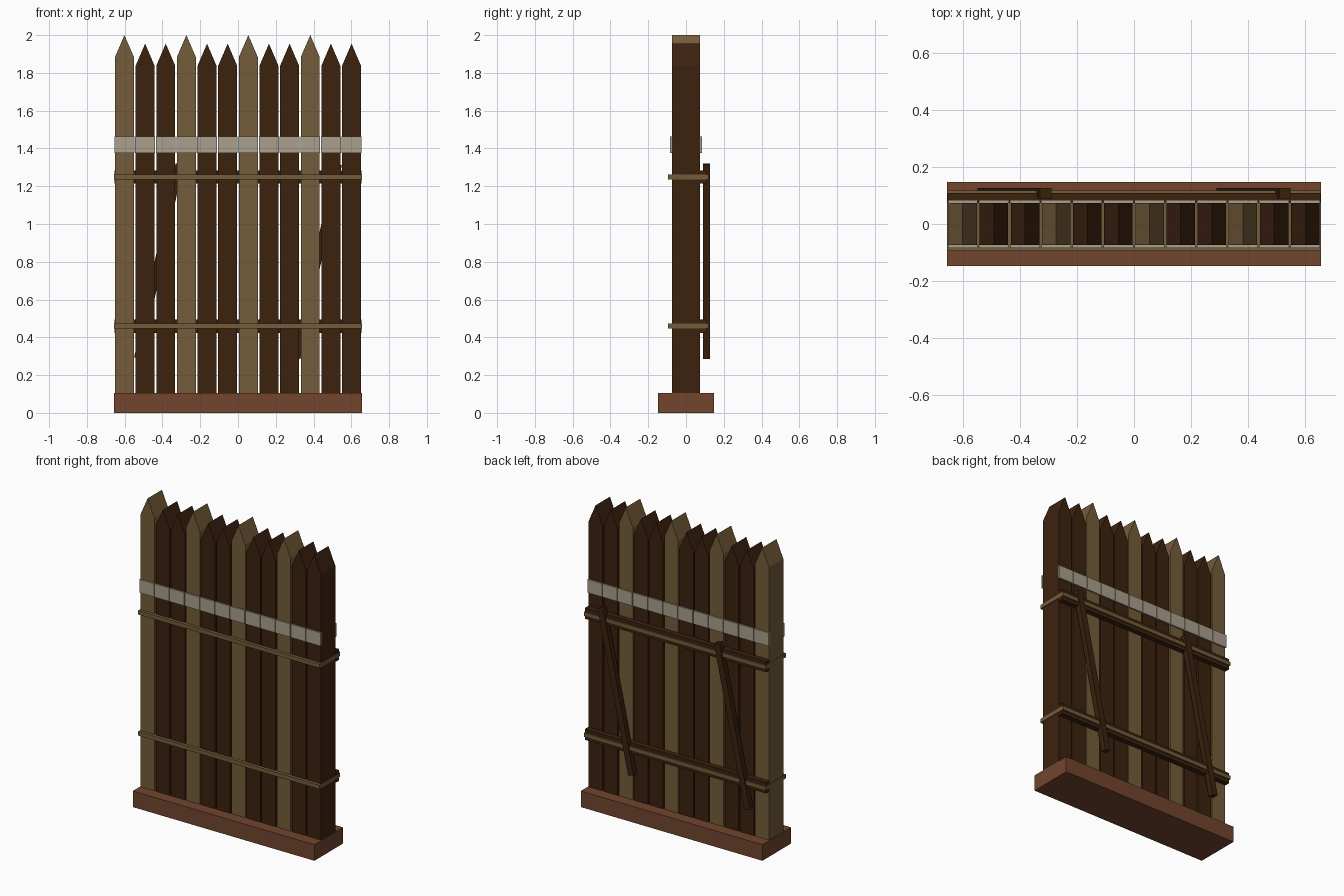
import bpy, math
from mathutils import Matrix

if "Cube" in bpy.data.objects:
    bpy.data.objects.remove(bpy.data.objects["Cube"])


def material(name, rgb):
    """Flat colour given as sRGB bytes, stored as linear."""
    m = bpy.data.materials.new(name)
    lin = [((c / 255 + 0.055) / 1.055) ** 2.4 for c in rgb]
    m.diffuse_color = (*lin, 1)
    m.use_nodes = True
    m.node_tree.nodes["Principled BSDF"].inputs["Base Color"].default_value = m.diffuse_color
    return m


DARK = material("dark wood", (60, 34, 15))
TAN = material("tan wood", (117, 92, 58))
ROPE = material("rope", (117, 92, 58))
PALE = material("pale paint", (170, 160, 140))
BRICK = material("red brown base", (114, 69, 45))


def prism(name, profile, y0, y1, mat):
    """Extrude an (x, z) outline from y0 to y1."""
    n = len(profile)
    verts = [(x, y, z) for y in (y0, y1) for x, z in profile]
    faces = [tuple(range(n)), tuple(range(2 * n - 1, n - 1, -1))]
    faces += [(i, i + n, (i + 1) % n + n, (i + 1) % n) for i in range(n)]
    me = bpy.data.meshes.new(name)
    me.from_pydata(verts, [], faces)
    me.materials.append(mat)
    ob = bpy.data.objects.new(name, me)
    bpy.context.collection.objects.link(ob)
    return ob


def box(name, x0, x1, y0, y1, z0, z1, mat):
    return prism(name, [(x0, z0), (x1, z0), (x1, z1), (x0, z1)], y0, y1, mat)


COUNT, PITCH, HALF = 12, 0.1093, 0.05
END = 0.6555     # half width of the whole panel
DEPTH = 0.074    # half depth of a plank
BASE_TOP = 0.105

# Base
box("base", -END, END, -0.148, 0.148, 0, BASE_TOP, BRICK)

# Pointed planks, every third one taller and lighter, with painted stripes
for i in range(COUNT):
    x = (i - (COUNT - 1) / 2) * PITCH
    tall = i % 3 == 0
    shoulder, tip = (1.884, 2.0) if tall else (1.838, 1.955)
    prism("plank", [(x - HALF, BASE_TOP), (x + HALF, BASE_TOP), (x + HALF, shoulder),
                    (x, tip), (x - HALF, shoulder)],
          -DEPTH, DEPTH, TAN if tall else DARK)
    for side in (-1, 1):
        a, b = sorted((side * DEPTH, side * (DEPTH + 0.0095)))
        box("painted_stripe", x - 0.0525, x + 0.0525, a, b, 1.375, 1.462, PALE)

# Rear rails, each lashed with rope around every plank
for z in (0.459, 1.249):
    box("rail", -END + 0.001, END - 0.001, DEPTH, 0.108, z - 0.035, z + 0.035, DARK)
    r = 0.013
    box("rope_front", -END, END, -0.094, -DEPTH, z - r, z + r, ROPE)
    box("rope_back", -END, END, 0.108, 0.118, z - r, z + r, ROPE)
    for i in range(COUNT + 1):
        x = (i - COUNT / 2) * PITCH
        x0, x1 = max(x - 0.0046, -END), min(x + 0.0046, END)
        box("rope_tie", x0, x1, -DEPTH, 0.108, z - r, z + r, ROPE)

# Slanted rear braces
for x in (-0.42, 0.42):
    brace = box("brace", -0.0205, 0.0205, 0.09, 0.126, -0.525, 0.525, DARK)
    brace.data.transform(Matrix.Translation((x, 0, 0.803))
                         @ Matrix.Rotation(math.radians(12.06), 4, 'Y'))
